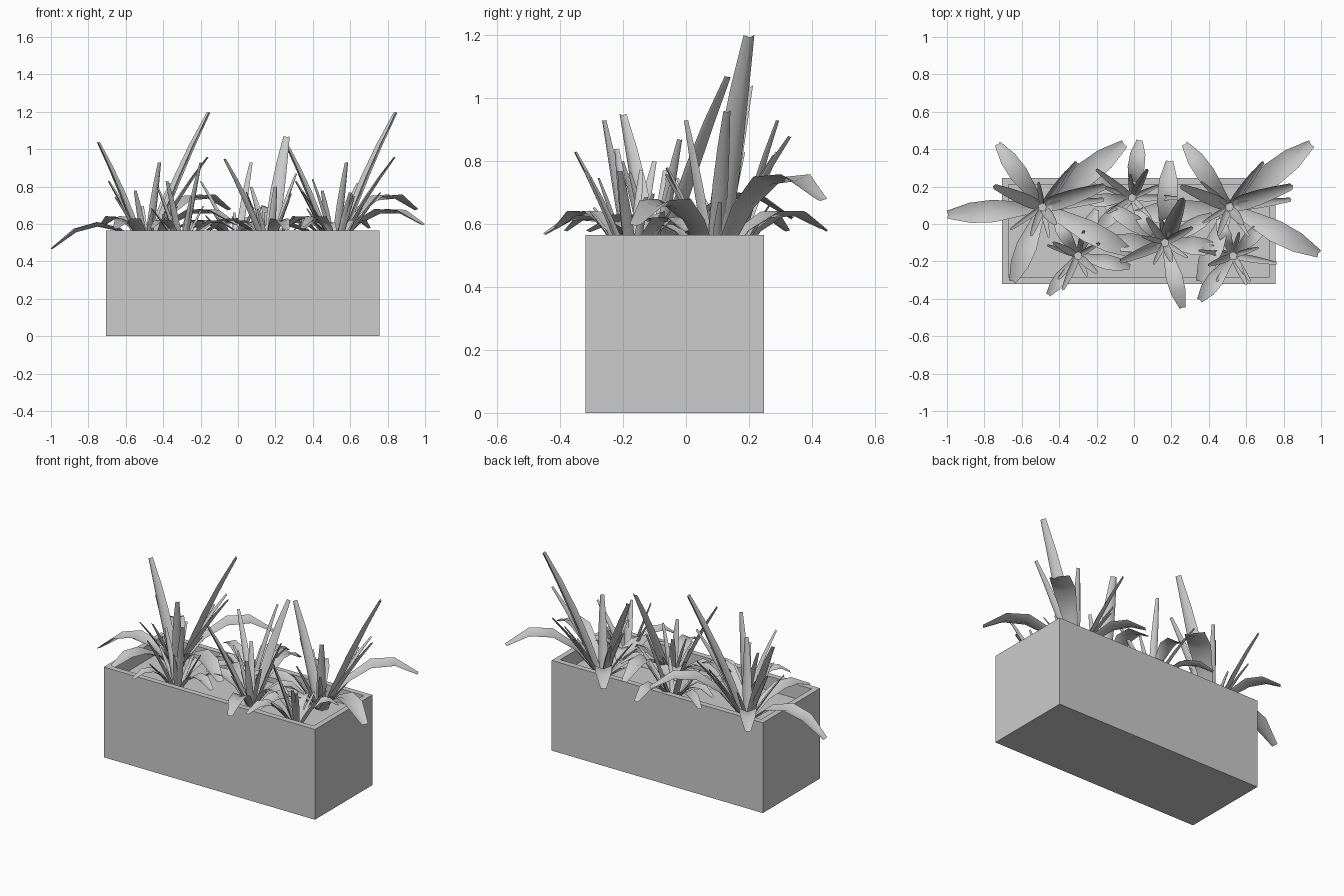
import bpy, bmesh, math, random
from mathutils import Vector

if "Cube" in bpy.data.objects:
    bpy.data.objects.remove(bpy.data.objects["Cube"])

random.seed(4)
X0, X1, Y0, Y1, TOP, RIM, SOIL = -0.705, 0.757, -0.32, 0.247, 0.565, 0.035, 0.475


def finish(name, bm, smooth=False):
    mesh = bpy.data.meshes.new(name)
    bm.to_mesh(mesh)
    bm.free()
    if smooth:
        for p in mesh.polygons:
            p.use_smooth = True
    ob = bpy.data.objects.new(name, mesh)
    bpy.context.collection.objects.link(ob)
    return ob


# Planter box: a block with an inset rim and sunken walls
bm = bmesh.new()
bmesh.ops.create_cube(bm, size=1)
for v in bm.verts:
    v.co = ((X0 + X1) / 2 + v.co.x * (X1 - X0), (Y0 + Y1) / 2 + v.co.y * (Y1 - Y0),
            (v.co.z + 0.5) * TOP)
bm.normal_update()
top = max(bm.faces, key=lambda f: f.calc_center_median().z)
bmesh.ops.inset_region(bm, faces=[top], thickness=RIM, use_even_offset=True)
inner = bmesh.ops.extrude_discrete_faces(bm, faces=[top])["faces"][0]
for v in inner.verts:
    v.co.z = SOIL
bmesh.ops.delete(bm, geom=[inner], context='FACES_ONLY')
finish("planter_box", bm)

# Soil surface
bm = bmesh.new()
bm.faces.new([bm.verts.new((x, y, SOIL)) for x, y in
              ((X0 + RIM, Y0 + RIM), (X1 - RIM, Y0 + RIM),
               (X1 - RIM, Y1 - RIM), (X0 + RIM, Y1 - RIM))])
finish("soil", bm)

# Leaf outlines as (position along the leaf, relative width)
BROAD = ((0, 0.4), (0.25, 0.7), (0.5, 1), (0.75, 0.9), (1, 0.35))
BLADE = ((0, 0.75), (0.25, 0.95), (0.5, 0.9), (0.75, 0.7), (1, 0.4))


def add_leaf(bm, base, tip, width, peak=None):
    """Folded blade along an arched path; peak is the mid height of drooping leaves."""
    a, c = Vector(base), Vector(tip)
    flat = Vector((c.x - a.x, c.y - a.y, 0))
    a = a + flat.normalized() * 0.015
    side = Vector((-flat.y, flat.x, 0)).normalized()
    b = a.lerp(c, 0.5)
    if peak is None:
        b = a + flat * 0.4 + Vector((0, 0, (c.z - a.z) * 0.54))
    else:
        b.z = 2 * peak - (a.z + c.z) / 2
    fold = 0.75 if peak is None else 0.4
    rows = []
    for t, w in BLADE if peak is None else BROAD:
        p = a * (1 - t) ** 2 + b * 2 * t * (1 - t) + c * t * t
        tan = (b - a) * (1 - t) + (c - b) * t
        n = tan.cross(side).normalized()
        h = width * w / 2
        rows.append([bm.verts.new(q) for q in (p - side * h, p - n * h * fold, p + side * h)])
    for r, s in zip(rows, rows[1:]):
        for i in range(2):
            bm.faces.new((r[i], r[i + 1], s[i + 1], s[i]))


def add_plant(name, base, upright, drooping, filler=0, reach=0.15, shift=0):
    bm = bmesh.new()
    o = Vector((base[0] + shift, base[1], SOIL))
    for x, y, z, w in upright:
        add_leaf(bm, o, (x + shift, y, z), w)
    for x, y, z, w, peak in drooping:
        add_leaf(bm, o, (x + shift, y, z), w, peak)
    # short blades filling the clump
    for i in range(filler):
        a = math.tau * (i + random.random() * 0.5) / filler
        r = reach * random.uniform(0.8, 1.2)
        add_leaf(bm, o, (o.x + r * math.cos(a), o.y + r * math.sin(a) * 0.8,
                         random.uniform(0.64, 0.78)), 0.03)
    finish(name, bm, True)


# Large plants: the same plant twice, one unit apart
large_up = [(-0.745, 0.2, 1.04, 0.07), (-0.16, 0.2, 1.2, 0.09), (-0.165, 0.13, 0.96, 0.055),
            (-0.42, 0.0, 0.93, 0.055), (-0.31, 0.33, 0.88, 0.045), (-0.69, 0.18, 0.83, 0.045),
            (-0.36, 0.28, 0.82, 0.04), (-0.55, -0.06, 0.78, 0.04)]
large_droop = [(-0.73, 0.43, 0.59, 0.1, 0.64), (-0.05, 0.43, 0.68, 0.13, 0.75),
               (-0.65, -0.31, 0.58, 0.11, 0.63), (-0.01, -0.16, 0.6, 0.12, 0.68)]
far_left = [(-1.0, 0.05, 0.47, 0.12, 0.61)]
far_right = [(-1.0, 0.05, 0.56, 0.12, 0.62)]
add_plant("large_plant_left", (-0.49, 0.09), large_up, large_droop + far_left, 4, 0.2)
add_plant("large_plant_right", (-0.49, 0.09), large_up, large_droop + far_right, 4, 0.2, shift=1.0)

# Medium plant in the middle
add_plant("medium_plant", (0.165, -0.1),
          [(0.26, 0.13, 1.07, 0.09), (-0.07, -0.2, 0.95, 0.06), (0.2, -0.2, 0.8, 0.045),
           (0.31, -0.02, 0.87, 0.045), (0.07, 0.03, 0.8, 0.045)],
          [(0.19, 0.34, 0.62, 0.11, 0.7), (0.26, -0.45, 0.57, 0.09, 0.63),
           (-0.17, -0.1, 0.57, 0.1, 0.63), (0.45, -0.13, 0.58, 0.1, 0.64),
           (-0.15, 0.1, 0.57, 0.09, 0.62), (0.42, 0.05, 0.56, 0.08, 0.62)], 5, 0.15)

# Small plants
add_plant("small_plant_back", (-0.01, 0.14),
          [(0.07, 0.29, 0.93, 0.045), (-0.2, 0.29, 0.83, 0.04), (0.23, 0.14, 0.76, 0.04)],
          [(0.03, 0.45, 0.58, 0.09, 0.64), (-0.32, 0.32, 0.58, 0.07, 0.62),
           (0.1, -0.06, 0.57, 0.08, 0.62), (-0.2, -0.03, 0.56, 0.08, 0.61),
           (-0.27, 0.12, 0.56, 0.07, 0.61)], 5, 0.16)
add_plant("small_plant_front_left", (-0.3, -0.17),
          [(-0.2, -0.26, 0.93, 0.045), (-0.38, -0.35, 0.83, 0.04), (-0.43, -0.1, 0.8, 0.04)],
          [(-0.46, -0.38, 0.58, 0.07, 0.62), (-0.02, -0.23, 0.57, 0.08, 0.62),
           (-0.2, 0.08, 0.57, 0.08, 0.62), (-0.42, 0.02, 0.56, 0.07, 0.61)], 5, 0.16)
add_plant("small_plant_front_right", (0.53, -0.17),
          [(0.4, -0.22, 0.84, 0.04), (0.76, -0.21, 0.77, 0.04), (0.6, -0.32, 0.77, 0.04)],
          [(0.35, -0.41, 0.59, 0.09, 0.64), (0.7, 0.0, 0.58, 0.08, 0.62),
           (0.3, -0.12, 0.57, 0.07, 0.62), (0.45, 0.03, 0.56, 0.07, 0.61)], 5, 0.16)
